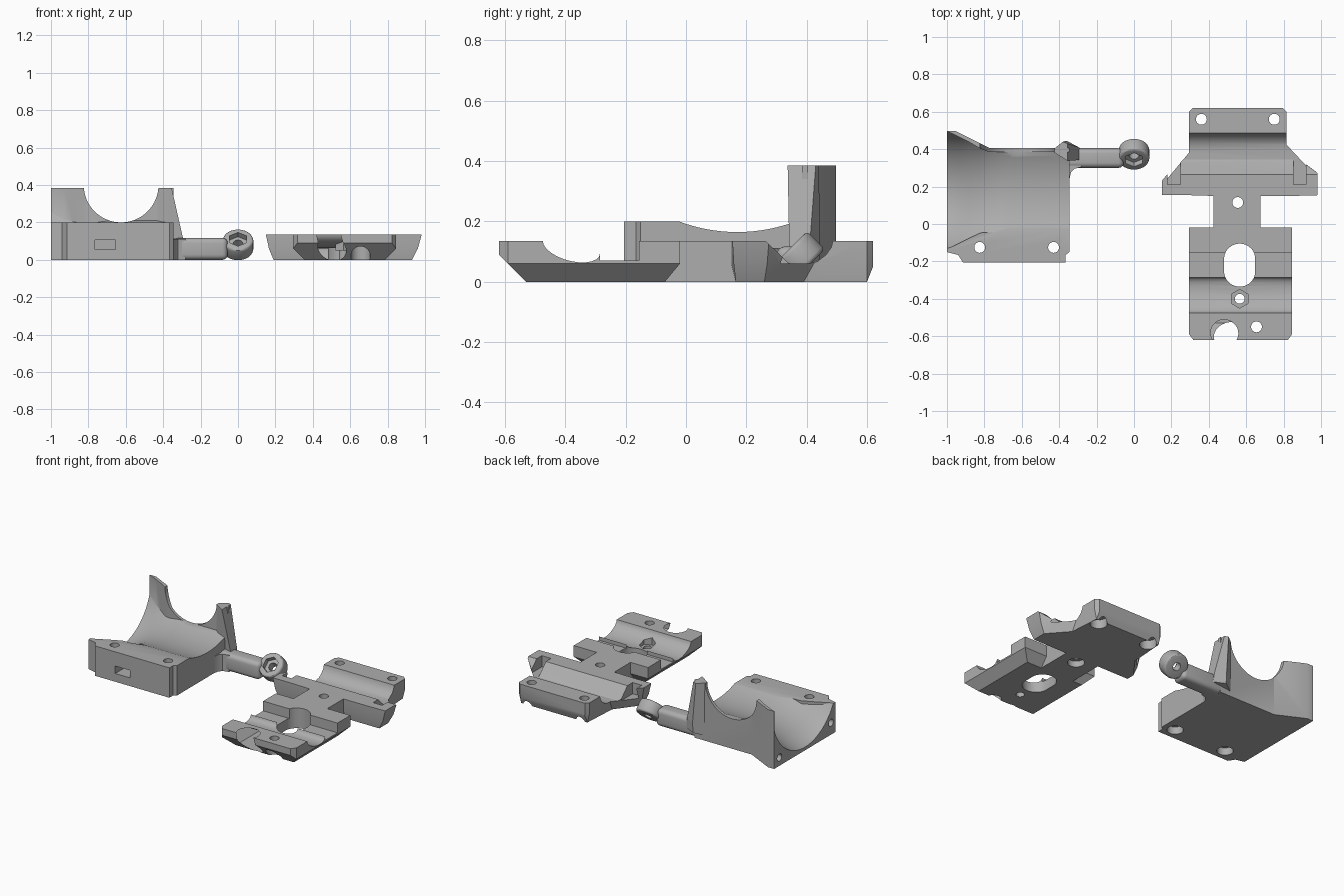
import bpy, bmesh, math
from mathutils import Vector, Matrix

if "Cube" in bpy.data.objects:
    bpy.data.objects.remove(bpy.data.objects["Cube"])

grey = bpy.data.materials.new("plain grey")
grey.diffuse_color = (0.42, 0.42, 0.42, 1)
grey.use_nodes = True
grey.node_tree.nodes["Principled BSDF"].inputs["Base Color"].default_value = grey.diffuse_color


def make(name, bm):
    bmesh.ops.recalc_face_normals(bm, faces=bm.faces)
    me = bpy.data.meshes.new(name)
    bm.to_mesh(me)
    bm.free()
    me.materials.append(grey)
    ob = bpy.data.objects.new(name, me)
    bpy.context.collection.objects.link(ob)
    return ob


def loft(name, rings):
    """Skin closed rings of equal point count and cap the ends."""
    bm = bmesh.new()
    vs = [[bm.verts.new(p) for p in r] for r in rings]
    n = len(vs[0])
    for a, b in zip(vs, vs[1:]):
        for i in range(n):
            j = (i + 1) % n
            bm.faces.new((a[i], a[j], b[j], b[i]))
    bm.faces.new(vs[0])
    bm.faces.new(vs[-1])
    return make(name, bm)


def box(name, x0, x1, y0, y1, z0, z1):
    return loft(name, [[(x0, y0, z), (x1, y0, z), (x1, y1, z), (x0, y1, z)] for z in (z0, z1)])


def cyl(name, c, r, depth, axis=(0, 0, 1), sides=32, stretch=1.0):
    bm = bmesh.new()
    rot = Vector((0, 0, 1)).rotation_difference(Vector(axis)).to_matrix().to_4x4()
    m = Matrix.Translation(c) @ rot @ Matrix.Diagonal((1, stretch, 1, 1))
    bmesh.ops.create_cone(bm, cap_ends=True, segments=sides, radius1=r, radius2=r,
                          depth=depth, matrix=m)
    return make(name, bm)


def apply(ob):
    bpy.context.view_layer.objects.active = ob
    for m in list(ob.modifiers):
        bpy.ops.object.modifier_apply(modifier=m.name)


def combine(ob, others, op='DIFFERENCE', keep=False):
    for o in others:
        m = ob.modifiers.new("cut", 'BOOLEAN')
        m.operation, m.object, m.solver = op, o, 'EXACT'
        apply(ob)
        if not keep:
            bpy.data.objects.remove(o)


def bevel(ob, w, seg):
    m = ob.modifiers.new("bevel", 'BEVEL')
    m.width, m.segments = w, seg
    apply(ob)


def smooth(ob):
    bpy.ops.object.select_all(action='DESELECT')
    ob.select_set(True)
    bpy.context.view_layer.objects.active = ob
    bpy.ops.object.shade_smooth_by_angle(angle=math.radians(30))


def arc(y0, y1, z0, z1, drop, n=12):
    """Points of a dished curve from one height to the other."""
    return [(y0 + (y1 - y0) * t, z0 + (z1 - z0) * t - drop * math.sqrt(max(0, 1 - (2 * t - 1) ** 2)))
            for t in (0.5 - 0.5 * math.cos(math.pi * i / n) for i in range(n + 1))]


# ---- clamp plate: side profile crossed with a tapering outline ----
prof = [(-.53, 0), (-.62, .09), (-.62, .135)]
prof += arc(-.475, -.285, .135, .095, .047)
prof += [(-.285, .07), (-.155, .07), (-.155, .135), (.265, .135), (.335, .066), (.345, .06), (.40, .06)]
prof += [(.435, .067), (.465, .09), (.482, .115), (.487, .135), (.62, .135), (.62, .05), (.60, 0)]
plate = loft("clamp_plate", [[(x, y, z) for y, z in prof] for x in (.1, 1.05)])

# top x, top y, bottom x, bottom y, share of the taper left at mid height
outline = [(.325, -.63, .39, -.63, 0), (.815, -.63, .75, -.63, 0), (.845, -.59, .785, -.59, 0),
           (.845, -.02, .785, -.07, 0), (.675, -.02, .675, -.07, 0), (.675, .15, .675, .165, 0),
           (1, .15, .93, .165, .55), (1, .28, .93, .26, .55), (.815, .465, .815, .39, .55),
           (.815, .60, .80, .60, 0), (.785, .63, .78, .63, 0), (.325, .63, .33, .63, 0),
           (.295, .60, .31, .60, 0), (.295, .41, .295, .36, .55), (.135, .235, .19, .22, .55),
           (.135, .15, .19, .165, .55), (.425, .15, .425, .165, 0), (.425, -.02, .425, -.07, 0),
           (.295, -.02, .355, -.07, 0), (.295, -.59, .355, -.59, 0)]
rings = [[(bx, by, -.0001) for x, y, bx, by, k in outline],
         [(x + (bx - x) * k, y + (by - y) * k, .06) for x, y, bx, by, k in outline],
         [(x, y, .2) for x, y, bx, by, k in outline]]
combine(plate, [loft("outline", rings)], 'INTERSECT')

# plate holes, counterbores, oval window, cable notch and strap slots
holes = [(.36, .56), (.75, .56), (.655, -.55), (.555, .115)]
cuts = [cyl("hole", (x, y, .07), .029, .4) for x, y in holes]
cuts += [cyl("bore", (x, y, 0), .052, d) for (x, y), d in zip(holes, (.12, .12, .17, .08))]
cuts += [cyl("hex", (.565, -.40, .1), .05, .1, sides=6), cyl("hole", (.565, -.40, .05), .026, .3)]
w = [(.565 + .083 * math.cos(a), -.22 + math.copysign(.035, math.sin(a)) + .08 * math.sin(a))
     for a in (2 * math.pi * (i + .5) / 32 for i in range(32))]
cuts.append(loft("window", [[(x, y, z) for x, y in w] for z in (-.1, .3)]))
cuts.append(cyl("notch", (.50, -.59, .07), .072, .5, axis=(-.25, .1, 1)))
cuts += [box("slot", x, x + .068, .21, .345, .06, .3) for x in (.18, .852)]
combine(plate, cuts)
smooth(plate)

# ---- cradle: footprint block, scooped by a flaring trough ----
foot = [(-.915, -.205), (-.365, -.205), (-.365, -.165), (-.345, -.15), (-.345, .405), (-.77, .405),
        (-.955, .497), (-1, .497), (-1, -.15), (-.94, -.165)]
cradle = loft("cradle", [[(x, y, z) for x, y in foot] for z in (0, .385)])

# stations: x, radius, floor height, front limit, back limit
stations = [(-1.02, .34, .015, -.14, .50), (-.98, .34, .028, -.125, .487), (-.93, .34, .05, -.10, .463),
            (-.88, .35, .08, -.075, .437), (-.82, .38, .113, -.047, .402), (-.78, .40, .132, -.045, .387),
            (-.72, .46, .152, -.045, .385), (-.66, .52, .163, -.045, .385), (-.3, .55, .165, -.045, .385)]
rings = []
for x, r, b, lo, hi in stations:
    ring = []
    for i in range(25):
        y = lo + (hi - lo) * (0.5 - 0.5 * math.cos(math.pi * i / 24))
        ring.append((x, y, b + r - math.sqrt(max(0, r * r - (y - .17) ** 2))))
    rings.append(ring + [(x, hi, .6), (x, lo, .6)])
saddle = cyl("saddle", (-.625, .45, .40), .2, .5, axis=(0, 1, 0), sides=64)
cuts = [loft("trough", rings), box("above_wall", -1.1, -.3, -.4, .3, .2, .6)]
cuts.append(box("wall_slot", -.765, -.655, -.3, -.09, .055, .105))
for x in (-.825, -.43):
    cuts += [cyl("hole", (x, -.125, .1), .029, .5), cyl("bore", (x, -.125, 0), .05, .1)]
cuts += [cyl("side_hole", (-1, y, z), .024, .16, axis=(1, 0, 0)) for y, z in ((.44, .055), (-.105, .08))]
combine(cradle, cuts)
combine(cradle, [saddle], keep=True)

# right horn: faceted buttress leaning onto the arm
horn = loft("right_horn", [
    [(-.43, .385, .03), (-.43, .40, .03), (-.36, .44, .05), (-.285, .405, .05), (-.285, .345, .05)],
    [(-.43, .385, .12), (-.43, .40, .12), (-.36, .445, .12), (-.295, .41, .12), (-.295, .342, .12)],
    [(-.43, .385, .385), (-.43, .40, .385), (-.38, .44, .385), (-.355, .43, .385), (-.355, .337, .385)]])
combine(horn, [saddle])

# ---- arm with tilted nut ring ----
arm = box("arm", -.40, -.055, .30, .405, 0, .117)
bevel(arm, .028, 4)
web = loft("arm_root", [[(-.36, .24, z), (-.345, .24, z), (-.337, .275, z), (-.32, .295, z),
                         (-.28, .305, z), (-.28, .35, z), (-.36, .35, z)] for z in (0, .112)])
tilt = Vector((0, -1, 1)).normalized()
centre = Vector((0, .373, .08))
ring = cyl("nut_ring", centre, .082, .085, axis=tilt, sides=48)
bevel(ring, .014, 3)
combine(ring, [cyl("nut_pocket", centre + tilt * .045, .052, .07, axis=tilt, sides=6),
               cyl("bolt_hole", centre, .026, .4, axis=tilt),
               box("below_floor", -.2, .2, .1, .6, -.2, 0)])
for o in (cradle, arm, web, ring):
    smooth(o)
